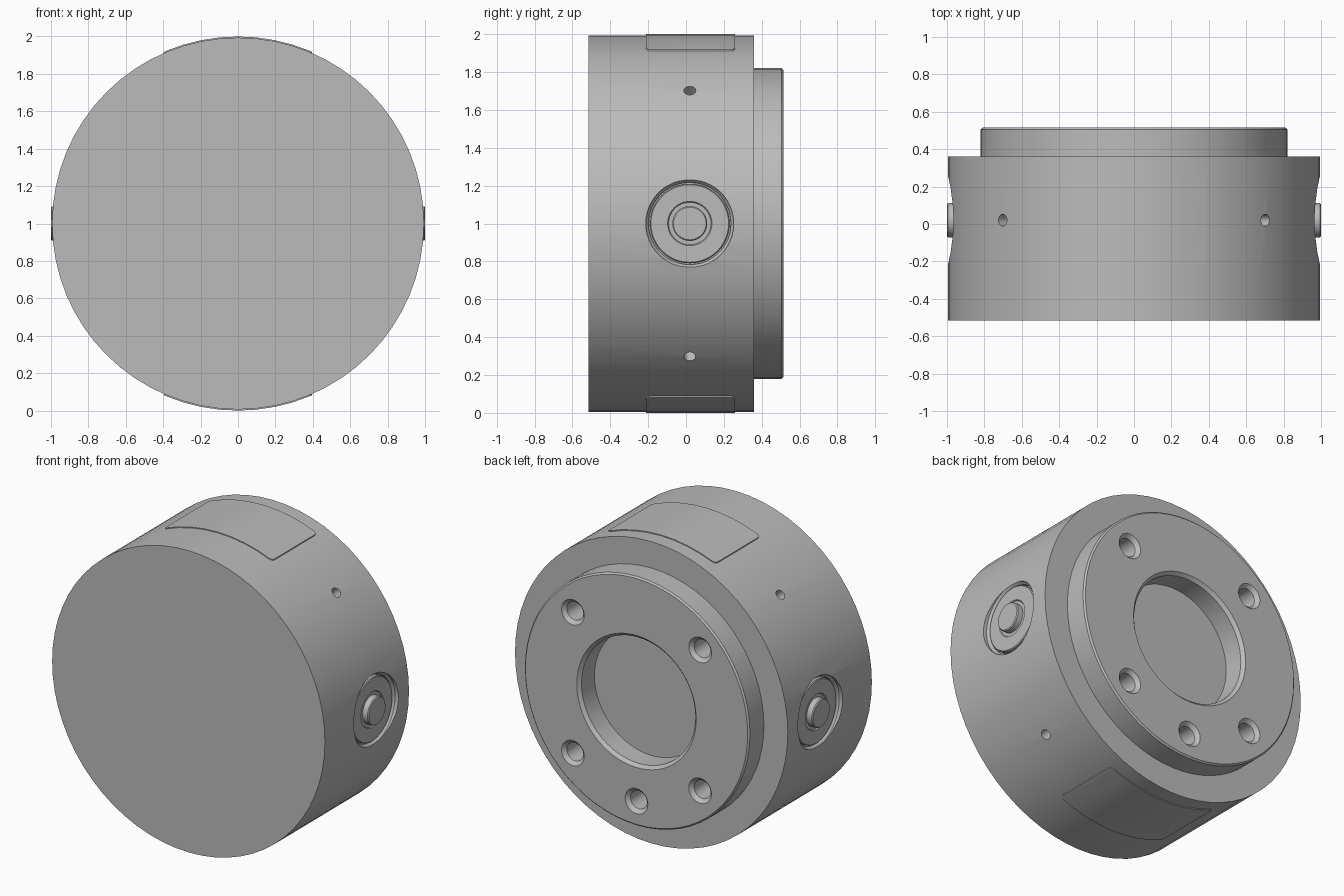
import bpy, bmesh
from math import pi, sin, cos, radians
from mathutils import Matrix, Vector

cube = bpy.data.objects.get("Cube")
if cube:
    bpy.data.objects.remove(cube, do_unlink=True)

grey = bpy.data.materials.new("plain grey")
grey.use_nodes = True
grey.diffuse_color = (0.5, 0.5, 0.5, 1)
grey.node_tree.nodes["Principled BSDF"].inputs["Base Color"].default_value = (0.5, 0.5, 0.5, 1)

R = 0.994           # body radius
MID_Y = 0.02        # row of side features
CENTRE = Vector((0, 0, 1))


def make(name, bm):
    bmesh.ops.recalc_face_normals(bm, faces=bm.faces)
    mesh = bpy.data.meshes.new(name)
    bm.to_mesh(mesh)
    bm.free()
    mesh.materials.append(grey)
    obj = bpy.data.objects.new(name, mesh)
    bpy.context.collection.objects.link(obj)
    return obj


def lathe(name, profile, origin, axis, sides):
    """Closed solid turned from (radius, height) points; both ends lie on the axis."""
    bm = bmesh.new()
    rings = []
    for r, h in profile:
        if r == 0:
            rings.append(None)
            continue
        rings.append([bm.verts.new((r * cos(2 * pi * i / sides), r * sin(2 * pi * i / sides), h))
                      for i in range(sides)])
    solid = [ring for ring in rings if ring]
    for a, b in zip(solid, solid[1:]):
        for i in range(sides):
            j = (i + 1) % sides
            bm.faces.new((a[i], a[j], b[j], b[i]))
    bm.faces.new(solid[0])
    bm.faces.new(solid[-1])
    turn = Vector((0, 0, 1)).rotation_difference(Vector(axis)).to_matrix().to_4x4()
    bm.transform(Matrix.Translation(origin) @ turn)
    return make(name, bm)


def select(obj):
    bpy.ops.object.select_all(action='DESELECT')
    obj.select_set(True)
    bpy.context.view_layer.objects.active = obj


def boolean(obj, tool, operation='DIFFERENCE'):
    select(obj)
    mod = obj.modifiers.new("cut", 'BOOLEAN')
    mod.operation = operation
    mod.solver = 'EXACT'
    mod.object = tool
    bpy.ops.object.modifier_apply(modifier=mod.name)
    bpy.data.objects.remove(tool, do_unlink=True)


def smooth(obj):
    select(obj)
    bpy.ops.object.shade_smooth_by_angle(angle=radians(25))


# Stepped drum with a raised rear flange and a shallow chamfered bore
body = lathe("body", [(R, -0.515), (R, 0.36), (0.82, 0.36), (0.82, 0.505), (0.81, 0.515),
                      (0.435, 0.515), (0.415, 0.495), (0.415, 0.36)],
             CENTRE, (0, 1, 0), 64)

# Countersunk bolt holes in the flange
for angle in (45, 135, 225, 270, 315):
    a = radians(angle)
    spot = CENTRE + 0.656 * Vector((cos(a), 0, sin(a)))
    boolean(body, lathe("bolt_cutter", [(0.06, 0.25), (0.06, 0.492), (0.083, 0.515), (0.083, 0.6)],
                        spot, (0, 1, 0), 24))

# Small radial pin holes on the diagonals
for angle in (45, 135, 225, 315):
    a = radians(angle)
    out = Vector((cos(a), 0, sin(a)))
    boolean(body, lathe("pin_cutter", [(0.032, 0.88), (0.032, 1.1)],
                        CENTRE + Vector((0, MID_Y, 0)), out, 16))

# Round side pockets, each holding a disc with a centre button
for side, word in ((1, "left"), (-1, "right")):
    hub = CENTRE + Vector((0, MID_Y, 0))
    axis = (side, 0, 0)
    boolean(body, lathe("pocket_cutter", [(0.217, 0.93), (0.217, 0.95), (0.232, 0.968), (0.232, 1.1)],
                        hub, axis, 48))
    disc = lathe(word + "_side_button",
                 [(0.21, 0.92), (0.21, 0.96), (0.205, 0.965), (0.117, 0.965), (0.112, 0.958),
                  (0.092, 0.958), (0.092, 0.994), (0.086, 1.0)], hub, axis, 48)
    smooth(disc)

# Curved rounded-corner plates on the top and bottom
for up, word in ((1, "top"), (-1, "bottom")):
    bm = bmesh.new()
    bmesh.ops.create_cube(bm, size=1)
    bm.transform(Matrix.Translation((0, 0.025, 1 + up)) @ Matrix.Diagonal((0.79, 0.47, 0.24, 1)))
    upright = [e for e in bm.edges if abs(e.verts[0].co.z - e.verts[1].co.z) > 0.1]
    bmesh.ops.bevel(bm, geom=upright, offset=0.025, segments=4, profile=0.5, affect='EDGES')
    plate = make(word + "_plate", bm)
    boolean(plate, lathe("plate_trim", [(1.0, -0.4), (1.0, 0.4)], CENTRE, (0, 1, 0), 64), 'INTERSECT')
    smooth(plate)

smooth(body)
